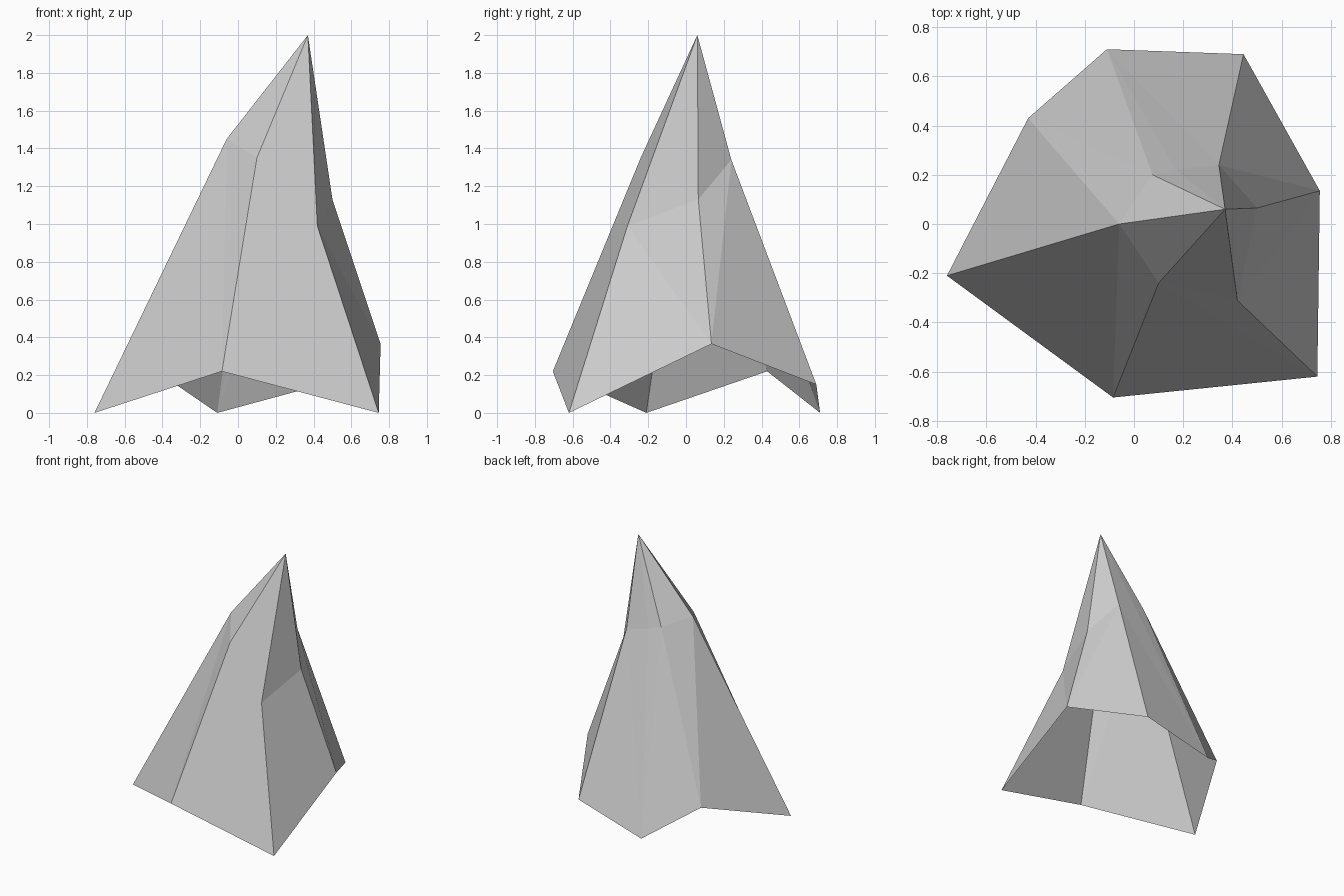
import bpy
import bmesh

cube = bpy.data.objects.get("Cube")
if cube:
    bpy.data.objects.remove(cube, do_unlink=True)


def make_material(name, colour):
    mat = bpy.data.materials.new(name)
    mat.use_nodes = True
    mat.diffuse_color = colour
    mat.node_tree.nodes["Principled BSDF"].inputs["Base Color"].default_value = colour
    return mat


# Jagged base rim and the shoulder ring above it, counter-clockwise from -x
APEX = (0.37, 0.06, 2.0)
RIM = [(-0.76, -0.21, 0.0), (-0.085, -0.705, 0.22), (0.745, -0.62, 0.0),
       (0.755, 0.135, 0.365), (0.445, 0.69, 0.15), (-0.11, 0.71, 0.0),
       (-0.43, 0.43, 0.22)]
SHOULDER = [(-0.06, 0.0, 1.45), (0.10, -0.24, 1.35), (0.42, -0.31, 0.99),
            (0.50, 0.065, 1.13), (0.345, 0.24, 1.34), (0.17, 0.22, 1.38),
            (0.075, 0.20, 1.41)]
# Sides whose crease runs from the rim start up to the next shoulder point
REVERSED = {3, 5, 6}

bm = bmesh.new()
tip = bm.verts.new(APEX)
rim = [bm.verts.new(p) for p in RIM]
shoulder = [bm.verts.new(p) for p in SHOULDER]

# Open shell: two triangles per lower side, one per upper facet
for i in range(len(rim)):
    j = (i + 1) % len(rim)
    if i in REVERSED:
        bm.faces.new((rim[i], rim[j], shoulder[j]))
        bm.faces.new((rim[i], shoulder[j], shoulder[i]))
    else:
        bm.faces.new((rim[i], rim[j], shoulder[i]))
        bm.faces.new((rim[j], shoulder[j], shoulder[i]))
    bm.faces.new((shoulder[i], shoulder[j], tip))

mesh = bpy.data.meshes.new("rock_spike")
bm.to_mesh(mesh)
bm.free()
mesh.materials.append(make_material("light grey stone", (0.6, 0.6, 0.6, 1.0)))
spike = bpy.data.objects.new("rock_spike", mesh)
bpy.context.scene.collection.objects.link(spike)
